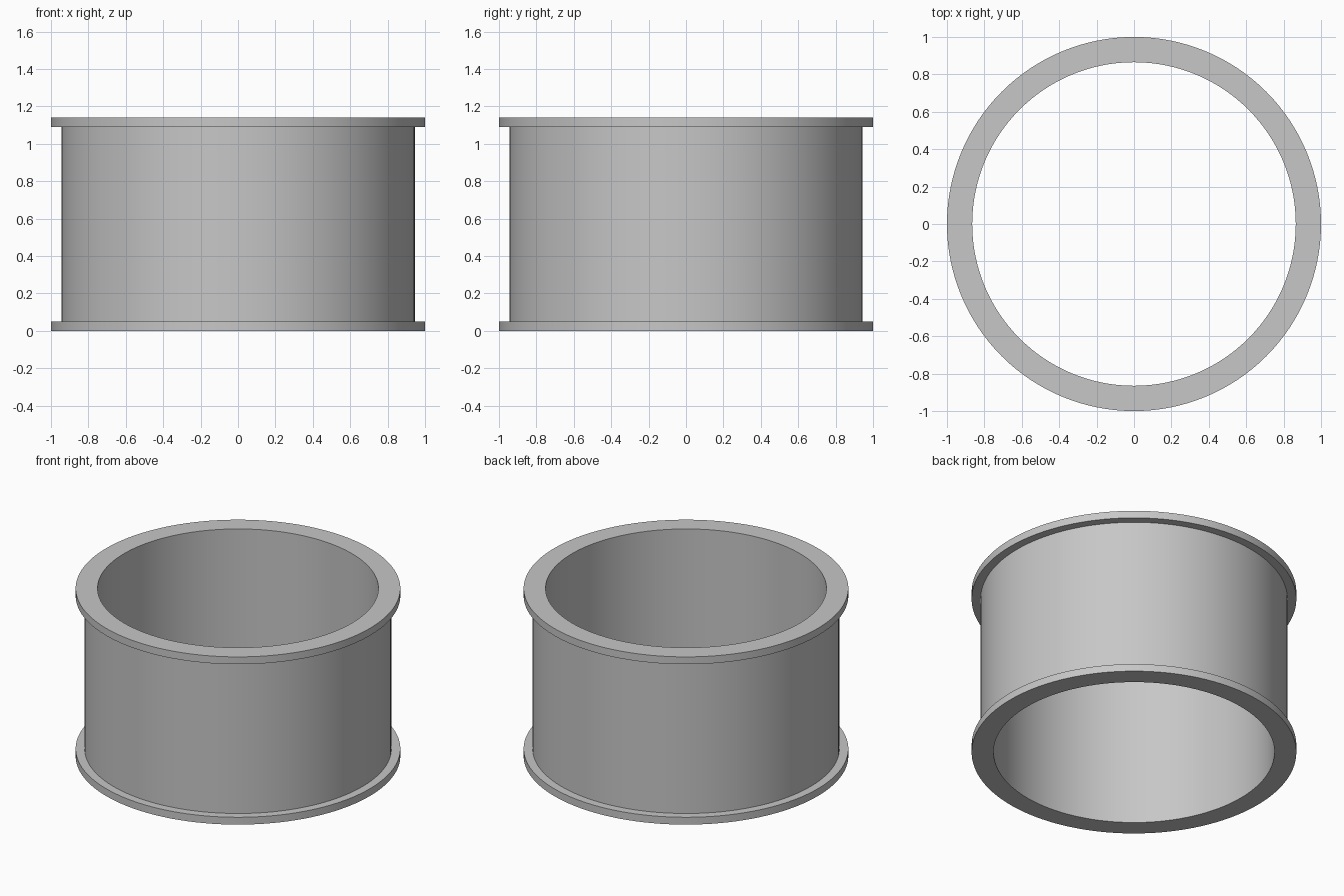
import bpy
import bmesh
from math import radians, tau
from mathutils import Vector

default_cube = bpy.data.objects.get("Cube")
if default_cube:
    bpy.data.objects.remove(default_cube, do_unlink=True)

HEIGHT = 1.14
FLANGE = 0.05
RIM_R, WALL_R, BORE_R = 1.0, 0.945, 0.865
SEGMENTS = 128

grey = bpy.data.materials.new("plain grey")
grey.use_nodes = True
colour = (0.57, 0.57, 0.57, 1)
grey.diffuse_color = colour
grey.node_tree.nodes["Principled BSDF"].inputs["Base Color"].default_value = colour

# Closed cross-section of the flanged ring: radius, height
profile = [
    (BORE_R, 0), (RIM_R, 0), (RIM_R, FLANGE), (WALL_R, FLANGE),
    (WALL_R, HEIGHT - FLANGE), (RIM_R, HEIGHT - FLANGE),
    (RIM_R, HEIGHT), (BORE_R, HEIGHT),
]

# Revolve the section around the vertical axis
bm = bmesh.new()
verts = [bm.verts.new((r, 0, z)) for r, z in profile]
edges = [bm.edges.new((v, verts[i - 1])) for i, v in enumerate(verts)]
bmesh.ops.spin(bm, geom=verts + edges, cent=Vector(), axis=(0, 0, 1),
               angle=tau, steps=SEGMENTS, use_duplicate=False)
bmesh.ops.remove_doubles(bm, verts=bm.verts, dist=0.0001)
bmesh.ops.recalc_face_normals(bm, faces=bm.faces)

mesh = bpy.data.meshes.new("flanged_ring")
bm.to_mesh(mesh)
bm.free()
mesh.materials.append(grey)
ring = bpy.data.objects.new("flanged_ring", mesh)
bpy.context.collection.objects.link(ring)

# Smooth round walls with crisp rims
bpy.ops.object.select_all(action="DESELECT")
ring.select_set(True)
bpy.context.view_layer.objects.active = ring
bpy.ops.object.shade_smooth_by_angle(angle=radians(30))
